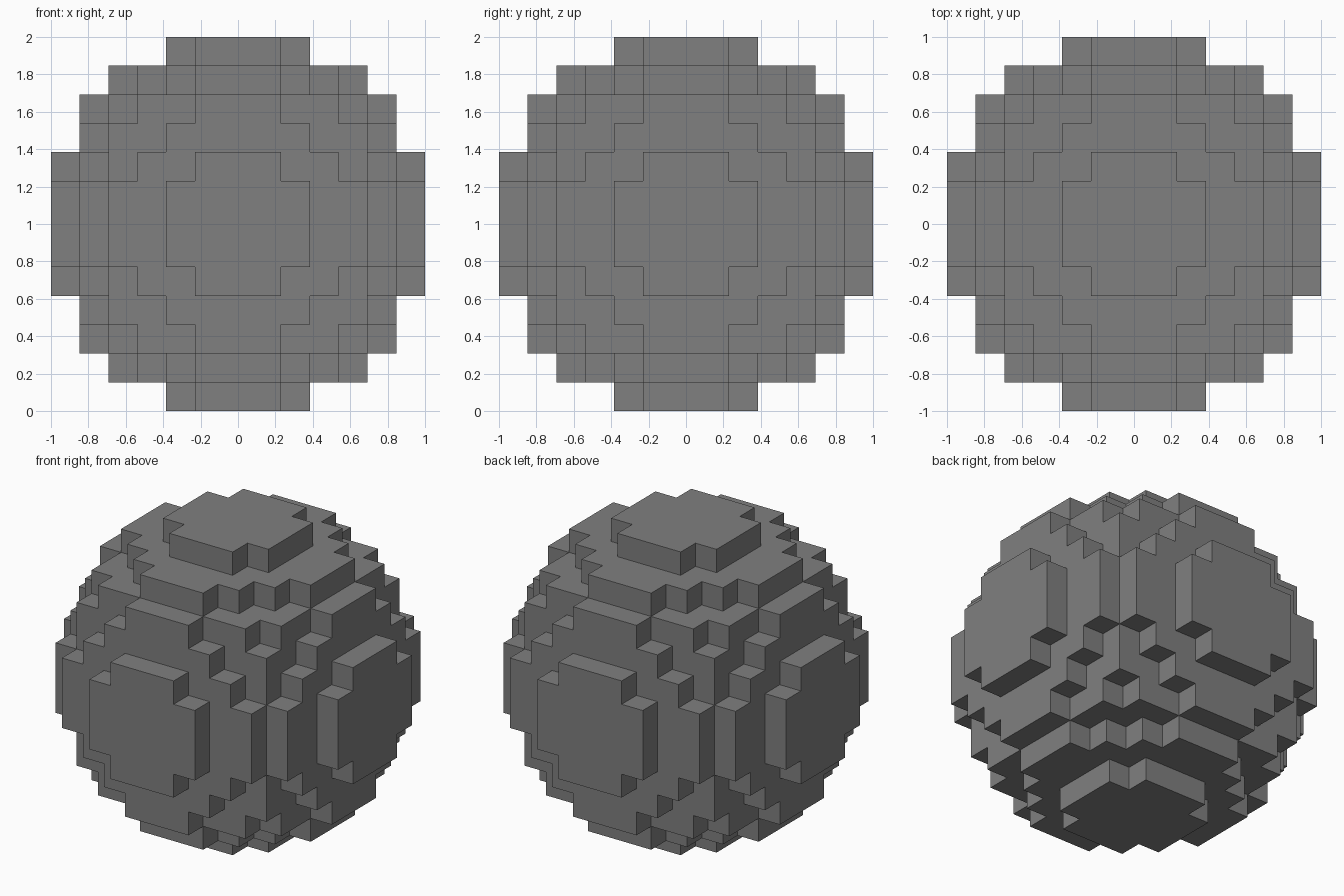
import bpy
import bmesh
from mathutils import Vector

cube = bpy.data.objects.get("Cube")
if cube:
    bpy.data.objects.remove(cube, do_unlink=True)

REACH = 6                      # blocks from the centre to each pole
COUNT = 2 * REACH + 1
SIZE = 2 / COUNT               # edge of one block
RADIUS = REACH + 0.5           # ball radius in blocks

# Flat grey
grey = bpy.data.materials.new("stone_grey")
colour = (0.215, 0.215, 0.215, 1)
grey.diffuse_color = colour
grey.use_nodes = True
grey.node_tree.nodes["Principled BSDF"].inputs["Base Color"].default_value = colour


def filled(cell):
    return cell.length_squared <= RADIUS ** 2


# Outer skin of the block ball: one square wherever a block meets air
bm = bmesh.new()
axes = [Vector((1, 0, 0)), Vector((0, 1, 0)), Vector((0, 0, 1))]
steps = range(-REACH, REACH + 1)
cells = [Vector((x, y, z)) for x in steps for y in steps for z in steps]
for cell in filter(filled, cells):
    for i, axis in enumerate(axes):
        for sign in (-1, 1):
            normal = axis * sign
            if filled(cell + normal):
                continue
            u = axes[(i + 1) % 3] / 2
            v = normal.cross(u)
            middle = cell + normal / 2
            corners = (middle - u - v, middle + u - v, middle + u + v, middle - u + v)
            bm.faces.new([bm.verts.new(c * SIZE) for c in corners])
bmesh.ops.remove_doubles(bm, verts=bm.verts, dist=SIZE / 100)

mesh = bpy.data.meshes.new("block_ball")
bm.to_mesh(mesh)
bm.free()
mesh.materials.append(grey)
ball = bpy.data.objects.new("block_ball", mesh)
ball.location.z = 1
bpy.context.collection.objects.link(ball)
